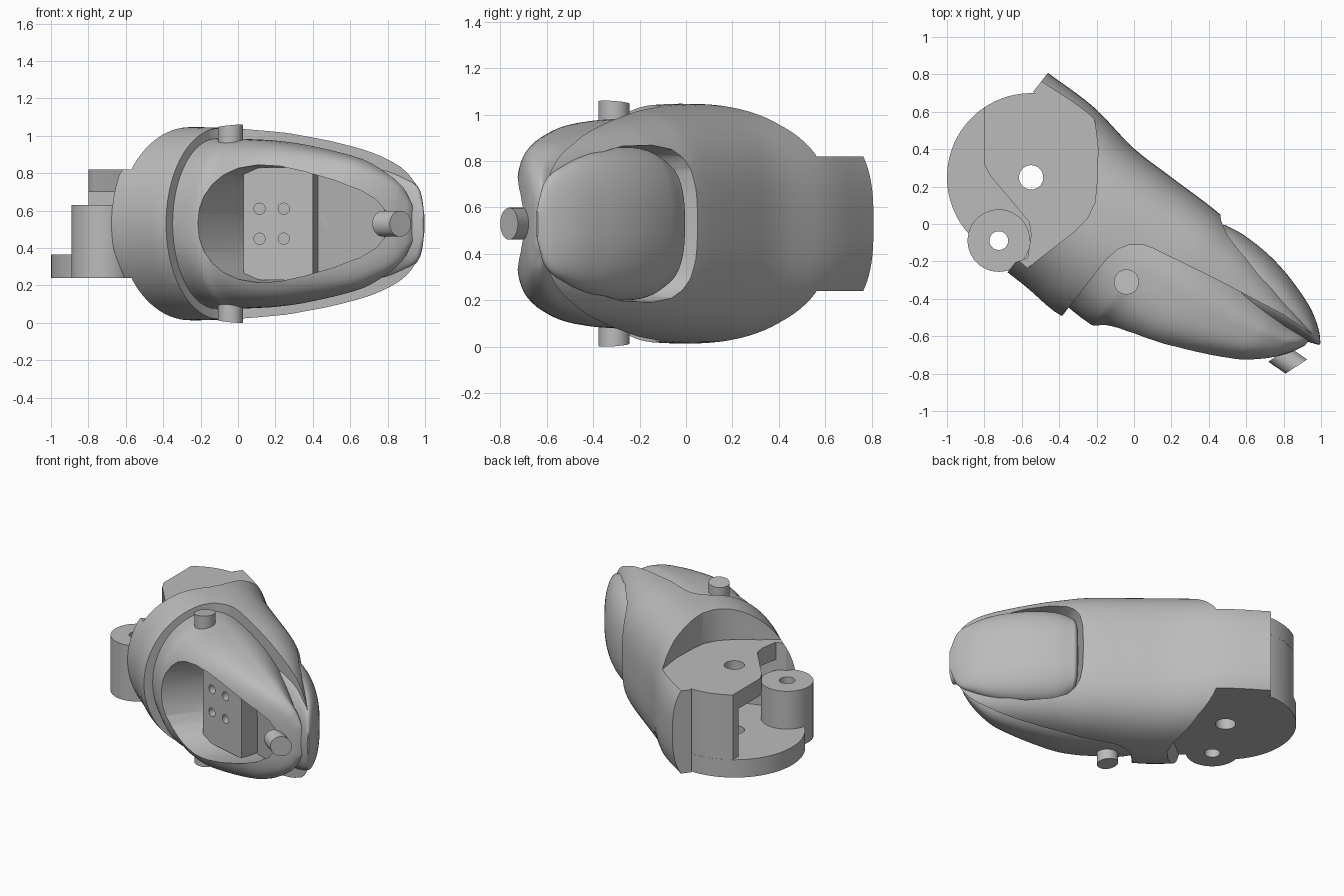
import bpy, bmesh, math
from mathutils import Matrix, Vector

cube = bpy.data.objects.get("Cube")
if cube:
    bpy.data.objects.remove(cube, do_unlink=True)

# Parts are laid out along the finger (u), towards the nail (v) and across (z)
PLACE = Matrix.Translation((0, 0, 0.53)) @ Matrix.Rotation(math.radians(-38), 4, 'Z')

grey = bpy.data.materials.new("plain_grey")
grey.use_nodes = True
grey.diffuse_color = (0.5, 0.5, 0.5, 1)
grey.node_tree.nodes["Principled BSDF"].inputs["Base Color"].default_value = (0.5, 0.5, 0.5, 1)


def shade(ob):
    ob.data.shade_smooth()
    ob.data.set_sharp_from_angle(angle=math.radians(32))


def skin(name, rings):
    """Join rings of points into a capped solid."""
    bm = bmesh.new()
    loops = [[bm.verts.new(p) for p in r] for r in rings]
    n = len(loops[0])
    for a, b in zip(loops, loops[1:]):
        for i in range(n):
            j = (i + 1) % n
            bm.faces.new((a[i], a[j], b[j], b[i]))
    bm.faces.new(loops[0])
    bm.faces.new(loops[-1][::-1])
    bmesh.ops.recalc_face_normals(bm, faces=bm.faces)
    bm.transform(PLACE)
    me = bpy.data.meshes.new(name)
    bm.to_mesh(me)
    bm.free()
    me.materials.append(grey)
    ob = bpy.data.objects.new(name, me)
    bpy.context.scene.collection.objects.link(ob)
    shade(ob)
    return ob


def prism(name, pts, lo, hi, axis='Z'):
    if axis == 'Z':
        return skin(name, [[(a, b, h) for a, b in pts] for h in (lo, hi)])
    return skin(name, [[(a, h, b) for a, b in pts] for h in (lo, hi)])


def circle(c, r, n=48):
    return [(c[0] + r * math.cos(math.tau * i / n), c[1] + r * math.sin(math.tau * i / n))
            for i in range(n)]


def section(rows, u):
    """Smoothly interpolated (top, bottom, half width) at a station."""
    last = len(rows) - 1
    k = max(i for i in range(last) if rows[i][0] <= u or i == 0)
    p, q = rows[k], rows[k + 1]
    o, r = rows[max(k - 1, 0)], rows[min(k + 2, last)]
    h = q[0] - p[0]
    t = (u - p[0]) / h
    out = []
    for i in (1, 2, 3):
        m0 = (q[i] - o[i]) / (q[0] - o[0]) * h
        m1 = (r[i] - p[i]) / (r[0] - p[0]) * h
        out.append((2*t**3 - 3*t**2 + 1) * p[i] + (t**3 - 2*t**2 + t) * m0
                   + (3*t**2 - 2*t**3) * q[i] + (t**3 - t**2) * m1)
    return out


def loft(name, rows, square_top=2, square_bottom=lambda u: 2, steps=5, n=96):
    """Skin rounded sections; a higher squareness flattens that half."""
    stations = [a[0] + (b[0] - a[0]) * s / steps
                for a, b in zip(rows, rows[1:]) for s in range(steps)] + [rows[-1][0]]
    rings = []
    for u in stations:
        top, bot, w = section(rows, u)
        ring = []
        for i in range(n):
            c, s = math.cos(math.tau * i / n), math.sin(math.tau * i / n)
            e = 2 / (square_top if c > 0 else square_bottom(u))
            ring.append((u, (top + bot) / 2 + (top - bot) / 2 * math.copysign(abs(c) ** e, c),
                         w * math.copysign(abs(s) ** e, s)))
        rings.append(ring)
    return skin(name, rings)


def cut(ob, cutters):
    for c in cutters:
        m = ob.modifiers.new("cut", 'BOOLEAN')
        m.operation, m.solver, m.object = 'DIFFERENCE', 'EXACT', c
    bpy.context.view_layer.update()
    ev = ob.evaluated_get(bpy.context.evaluated_depsgraph_get())
    me = bpy.data.meshes.new_from_object(ev)
    ob.modifiers.clear()
    ob.data = me
    shade(ob)
    for c in cutters:
        bpy.data.objects.remove(c, do_unlink=True)


def mirrored(half):
    return half + [(a, -b) for a, b in reversed(half) if b > 0]


def local(x, y):
    p = PLACE.inverted() @ Vector((x, y, 0))
    return p.x, p.y


# Dorsal shell: station, top, bottom, half width
shell = loft("dorsal_shell", [
    (-.86, .353, -.62, .45), (-.56, .36, -.62, .49), (-.25, .318, -.62, .515),
    (0, .32, -.625, .512), (.31, .325, -.52, .49), (.45, .31, -.46, .47),
    (.6, .285, -.38, .445), (.9, .2, -.2, .38), (1.05, .155, -.06, .315),
    (1.13, .13, .05, .225), (1.175, .115, .1, .08)], square_top=2.8)

pad_side = [(0, -1), (0, -.24), (.015, -.16), (.05, -.1), (.1, -.06), (.16, -.04),
            (.54, .04), (.93, .11), (1.3, .135), (1.3, -1)]
hinge_clearance = [(-1.2, -.8), (-.36, -.8), (-.31, -.56), (-.225, -.22), (-.215, -.13),
                   (-.235, -.04), (-.28, .034), (-.4, .2), (-.51, .31), (-.57, .38),
                   (-.58, .7), (-1.2, .7)]
slot = [(-1.2, -.9), (-.374, -.9), (-.374, -.55), (-.22, -.32), (-.18, -.14), (-.22, .04),
        (-.4, .2), (-.587, .225), (-1.2, .225)]

# Flared nail bed
bed = mirrored([(.38, 0), (.383, .14), (.395, .22), (.42, .27), (.46, .305), (.55, .325),
                (.7, .325), (.85, .295), (.97, .24), (1.05, .17), (1.09, .09), (1.1, 0)])
nail_bed = skin("cutter", [[(.8 + (u - .8) * k, v, z * m) for u, z in bed]
                           for k, m, v in ((1.01, 1, .12), (1.15, 1.1, .4))])
cut(shell, [prism("cutter", pad_side, -1, 1),
            prism("cutter", hinge_clearance, .29, 1),
            prism("cutter", hinge_clearance, -1, -.29),
            prism("cutter", slot, -.295, .295), nail_bed])

# Nail
loft("nail", [(.365, .27, .18, .16), (.38, .292, .12, .23), (.41, .3, .04, .275),
              (.5, .315, -.04, .32), (.65, .315, -.05, .33), (.78, .298, -.03, .32),
              (.9, .268, .01, .297), (1.03, .222, .05, .25), (1.13, .16, .08, .185),
              (1.178, .112, .1, .06)], square_top=2.3)

# Pad shell with its window and cavity; rounder where it meets the dorsal shell
pad = loft("pad_shell", [
    (-.1, .2, -.565, .455), (.15, .2, -.565, .455), (.215, .2, -.535, .452),
    (.36, .2, -.5, .445), (.56, .18, -.43, .42), (.87, .12, -.25, .35),
    (.99, .1, -.145, .285), (1.08, .1, -.03, .2), (1.12, .1, .05, .1)],
    square_bottom=lambda u: 2 + 1.2 * min(1, max(0, u / .45)))
window = mirrored([(.165, 0), (.172, .08), (.19, .15), (.225, .21), (.28, .26), (.36, .297),
                   (.47, .315), (.58, .308), (.7, .28), (.85, .232), (.96, .18), (1.02, .13),
                   (1.05, .075), (1.06, 0)])
cut(pad, [prism("cutter", window, -.9, -.05, 'Y')])

# Mounting block inside the cavity, with four screw holes
block = prism("mounting_block", [local(*p) for p in (
    (.03, -.43), (.4, -.53), (.43, -.39), (.43, -.25), (.03, -.02))], -.3, .3)
cut(block, [skin("cutter", [[PLACE.inverted() @ Vector((a, y, b))
                             for a, b in circle((x, z), .03, 20)] for y in (-.8, -.38)])
            for x in (.115, .245) for z in (.45, .61)])

# Hinge plates, closing wall and knuckle
HINGE, KNUCKLE = (-.587, -.142), (-.515, -.515)
relief = [local(*p) for p in ((-.8, 1), (-.8, .32), (-.77, .26), (-.56, .01),
                              (-.55, -.06), (-.62, -.5), (-1.3, -.5), (-1.3, 1))]
lower = prism("lower_hinge_plate", circle(HINGE, .45, 80), -.29, -.165)
cut(lower, [prism("cutter", circle(HINGE, .065), -.5, .5),
            prism("cutter", circle(KNUCKLE, .05), -.5, .5)])
upper = prism("upper_hinge_plate", circle(HINGE, .45, 80), .17, .29)
cut(upper, [prism("cutter", circle(HINGE, .065), -.5, .5),
            prism("cutter", relief, 0, .5)])
wall = prism("hinge_wall", circle(HINGE, .449, 80), -.28, .28)
below_wall = [local(*p) for p in ((-2, .56), (-2, -2), (1, -2), (1, .56))]
cut(wall, [prism("cutter", below_wall, -.5, .5), prism("cutter", relief, -.5, .5)])
knuckle = prism("hinge_knuckle", circle(KNUCKLE, .167), -.29, .1)
cut(knuckle, [prism("cutter", circle(KNUCKLE, .05), -.5, .5)])

# Side pins with slanted ends, and tip pin
for side, name in ((1, "upper_side_pin"), (-1, "lower_side_pin")):
    ring = circle((.159, -.269), .067)
    skin(name, [[(u, v, side * .4) for u, v in ring],
                [(u, v, side * (.522 + .12 * (u - .159))) for u, v in ring]])
across = Vector((.83, .55, 0))
skin("tip_pin", [[PLACE.inverted() @ (centre + across * a + Vector((0, 0, b)))
                  for a, b in circle((0, 0), .069, 32)]
                 for centre in (Vector((.775, -.698, .53)), Vector((.868, -.762, .53)))])
